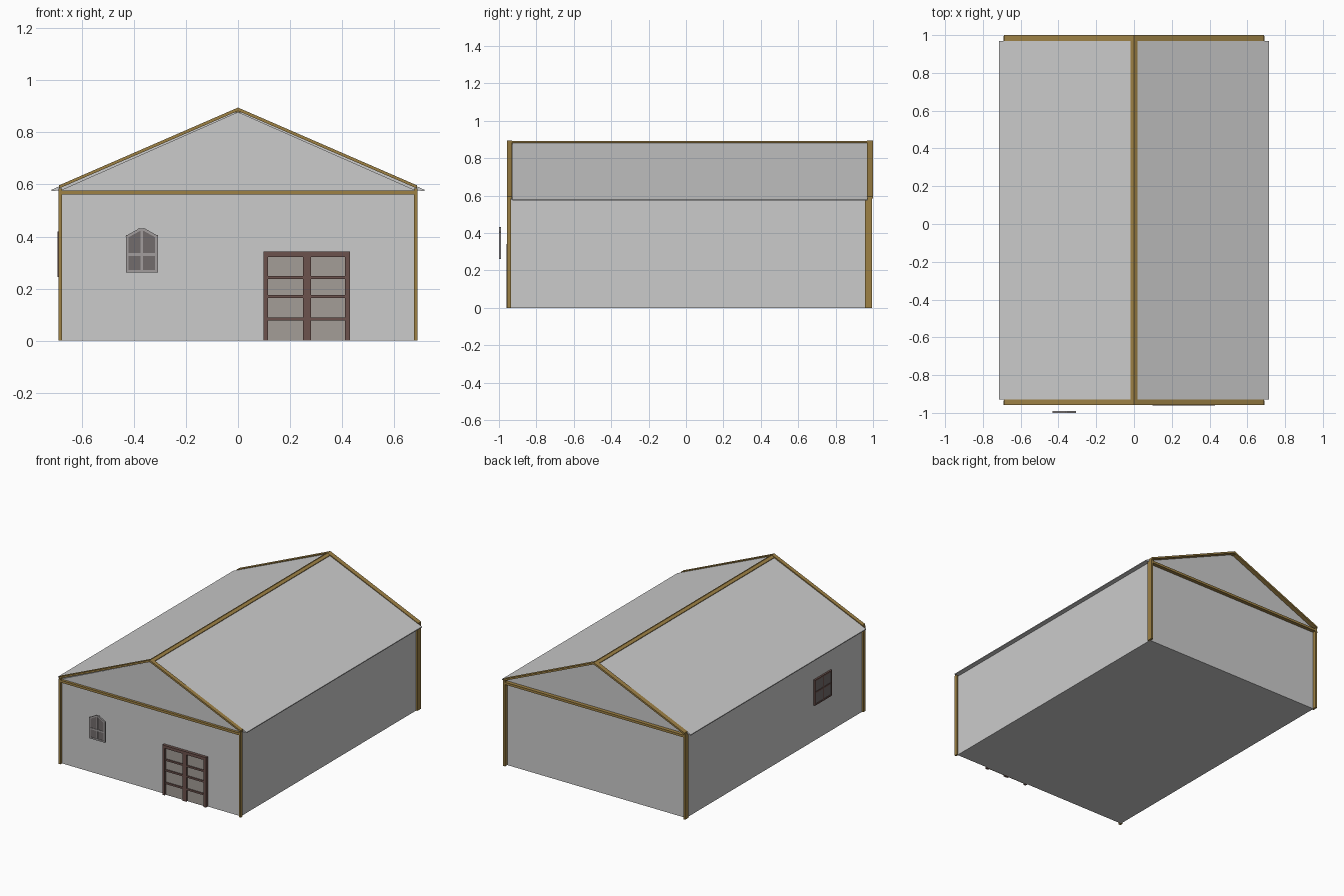
import bpy, bmesh
from mathutils import Vector, Matrix

if "Cube" in bpy.data.objects:
    bpy.data.objects.remove(bpy.data.objects["Cube"])


def material(name, rgb):
    m = bpy.data.materials.new(name)
    m.diffuse_color = (*rgb, 1)
    m.use_nodes = True
    m.node_tree.nodes["Principled BSDF"].inputs["Base Color"].default_value = m.diffuse_color
    return m


WOOD = material("trim_wood", (0.34, 0.22, 0.06))
DOOR = material("door_wood", (0.15, 0.085, 0.075))
PANEL = material("door_panel", (0.37, 0.34, 0.31))
GLASS = material("window_glass", (0.17, 0.15, 0.15))
FRAME = material("window_frame", (0.36, 0.34, 0.34))


def prism(bm, pts, y0, y1):
    """Extrude an x-z outline from y0 to y1."""
    face = bm.faces.new([bm.verts.new((x, y0, z)) for x, z in pts])
    ext = bmesh.ops.extrude_face_region(bm, geom=[face])["geom"]
    verts = [g for g in ext if isinstance(g, bmesh.types.BMVert)]
    bmesh.ops.translate(bm, verts=verts, vec=(0, y1 - y0, 0))


def rect(x0, x1, z0, z1):
    return [(x0, z0), (x1, z0), (x1, z1), (x0, z1)]


def bar(p, q, w):
    """Outline of a strip of width w centred on the segment p-q."""
    p, q = Vector(p), Vector(q)
    d = (q - p).normalized() * w / 2
    n = Vector((-d.y, d.x))
    return [p - d - n, q + d - n, q + d + n, p - d + n]


def make(name, outlines, y0, y1, mat=None, matrix=None):
    bm = bmesh.new()
    for pts in outlines:
        prism(bm, pts, y0, y1)
    bmesh.ops.recalc_face_normals(bm, faces=bm.faces)
    if matrix:
        bm.transform(matrix)
    me = bpy.data.meshes.new(name)
    bm.to_mesh(me)
    bm.free()
    ob = bpy.data.objects.new(name, me)
    bpy.context.collection.objects.link(ob)
    if mat:
        me.materials.append(mat)
    return ob


# walls, gables and floor
make("house_body", [[(-.68, 0), (.68, 0), (.68, .578), (0, .878), (-.68, .578)]], -.94, .97)

# roof slopes overhanging the side walls
for side, s in (("left", -1), ("right", 1)):
    make("roof_" + side, [[(0, .888), (s * .715, .580), (s * .715, .574),
                           (s * .68, .578), (0, .878)]], -.928, .97)

# ridge beam
make("ridge_beam", [[(-.019, .876), (.019, .876), (.019, .884), (0, .893), (-.019, .884)]],
     -.95, .995, WOOD)

# corner posts, cross beams and gable rafters at each end
for end, y0, y1, post_in in (("front", -.957, -.93, -.935), ("back", .968, 1.0, .957)):
    py0, py1 = (y0, post_in) if end == "front" else (post_in, .995)
    make(end + "_posts", [rect(s * .676, s * .69, 0, .585) for s in (-1, 1)], py0, py1, WOOD)
    make(end + "_cross_beam", [rect(-.685, .685, .561, .577)], py0, py1, WOOD)
    make(end + "_rafters", [[(0, .895), (s * .688, .596), (s * .688, .584), (0, .882)]
                            for s in (-1, 1)], y0, y1, WOOD)

# double door
make("door_panels", [rect(.105, .425, 0, .335)], -.948, -.935, PANEL)
make("door_frame", [rect(.098, .116, 0, .342), rect(.41, .43, 0, .342),
                    rect(.116, .41, .322, .342), rect(.25, .28, 0, .322)], -.96, -.938, DOOR)
make("door_rails", [rect(a, b, z - .006, z + .006) for z in (.083, .170, .242)
                    for a, b in ((.116, .25), (.28, .41))], -.955, -.938, DOOR)


def window(name, outline, zmid, y0, y1, frame, matrix=None):
    """Pane with a frame round its outline and crossed glazing bars."""
    xs, zs = zip(*outline)
    xm = (min(xs) + max(xs)) / 2
    edges = list(zip(outline, outline[1:] + outline[:1]))
    edges += [((min(xs), zmid), (max(xs), zmid)), ((xm, min(zs)), (xm, max(zs)))]
    make(name + "_pane", [outline], y0 + .003, y1 - .003, GLASS, matrix)
    make(name + "_frame", [bar(p, q, .01) for p, q in edges], y0, y1, frame, matrix)


# arched front window, standing off the wall
window("front_window", [(-.425, .267), (-.313, .267), (-.313, .400), (-.36, .426),
                        (-.378, .426), (-.425, .400)], .331, -1.0, -.989, FRAME)

# square window on the left wall
turn = Matrix(((0, 1, 0, 0), (-1, 0, 0, 0), (0, 0, 1, 0), (0, 0, 0, 1)))
window("side_window", rect(.415, .59, .25, .415), .333, -.692, -.678, DOOR, turn)
